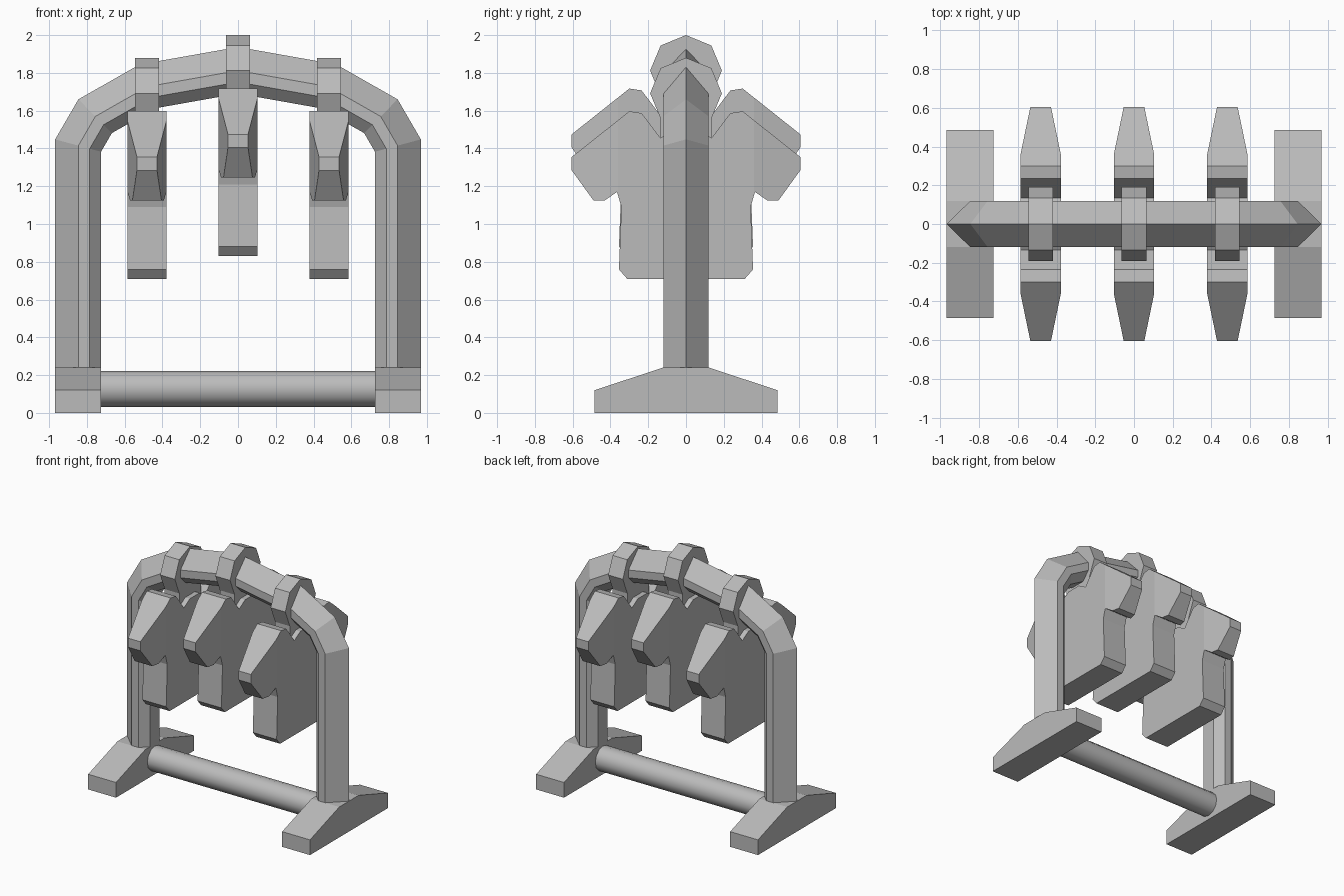
import bpy, bmesh, math
from mathutils import Vector

if "Cube" in bpy.data.objects:
    bpy.data.objects.remove(bpy.data.objects["Cube"])

grey = bpy.data.materials.new("plain grey")
grey.diffuse_color = (0.5, 0.5, 0.5, 1)
grey.use_nodes = True
grey.node_tree.nodes["Principled BSDF"].inputs["Base Color"].default_value = grey.diffuse_color


def finish(name, bm):
    bmesh.ops.recalc_face_normals(bm, faces=bm.faces)
    me = bpy.data.meshes.new(name)
    bm.to_mesh(me)
    bm.free()
    me.materials.append(grey)
    ob = bpy.data.objects.new(name, me)
    bpy.context.collection.objects.link(ob)
    return ob


def prism(profile, x0, x1):
    """Extrude a (y, z) profile along x."""
    bm = bmesh.new()
    a = [bm.verts.new((x0, y, z)) for y, z in profile]
    b = [bm.verts.new((x1, y, z)) for y, z in profile]
    bm.faces.new(a)
    bm.faces.new(b)
    n = len(a)
    for i in range(n):
        j = (i + 1) % n
        bm.faces.new((a[i], a[j], b[j], b[i]))
    return bm


def mirrored(half):
    return half + [(-y, z) for y, z in reversed(half) if abs(y) > 1e-6]


# Arched frame: section of (inward depth, y) swept along the outer ridge line
left = [(-.968, .2), (-.968, 1.448), (-.845, 1.66), (-.52, 1.845)]
path = [Vector(p) for p in left + [(0, 1.937)] + [(-x, z) for x, z in reversed(left)]]
section = [(0, 0), (.123, -.12), (.183, -.12), (.243, -.06),
           (.243, .06), (.183, .12), (.123, .12)]
bm = bmesh.new()
rings = []
for i, p in enumerate(path):
    d0 = (p - path[max(i - 1, 0)]).normalized()
    d1 = (path[min(i + 1, len(path) - 1)] - p).normalized()
    t = (d0 + d1).normalized()
    n = Vector((t.y, -t.x))
    k = 1 / t.dot(d1 if d1.length else d0)
    rings.append([bm.verts.new((p.x + n.x * d * k, y, p.y + n.y * d * k)) for d, y in section])
for a, b in zip(rings, rings[1:]):
    for i in range(7):
        j = (i + 1) % 7
        bm.faces.new((a[i], a[j], b[j], b[i]))
bm.faces.new(rings[0])
bm.faces.new(rings[-1])
finish("arched_frame", bm)

# Feet
foot = mirrored([(.485, 0), (.485, .12), (.12, .24)])
for side, s in (("left", -1), ("right", 1)):
    finish(side + "_foot", prism(foot, s * .725, s * .968))

# Round crossbar between the feet
bar = [(.0955 * math.cos(i * math.pi / 6), .1275 + .0955 * math.sin(i * math.pi / 6))
       for i in range(12)]
ob = finish("crossbar", prism(bar, -.75, .75))
for f in ob.data.polygons:
    f.use_smooth = len(f.vertices) == 4
ob.data.update()

# Three hanging double-headed figures, each with an octagonal collar and neck block
figure = mirrored([(.06, 1.5), (.135, 1.455), (.235, 1.587), (.3, 1.597), (.605, 1.355),
                   (.605, 1.284), (.49, 1.125), (.43, 1.125), (.365, 1.17), (.342, 1.09),
                   (.355, .76), (.312, .71)])
for label, cx, dz in (("left", -.482, 0), ("middle", 0, .12), ("right", .482, 0)):
    bm = prism([(y, z + dz) for y, z in figure], -.104, .104)
    for s in (-1, 1):
        bmesh.ops.bisect_plane(bm, geom=bm.verts[:] + bm.edges[:] + bm.faces[:],
                               plane_co=(0, s * .36, 0), plane_no=(0, s, 0))
    for v in bm.verts:
        # narrow the muzzles, then move into place
        taper = max(0, abs(v.co.y) - .36) / .245
        v.co.x = v.co.x * (1 - .49 * taper) + cx
    finish(label + "_hanging_figure", bm)

    collar = [(.19 * math.sin(i * math.pi / 4), 1.692 + dz + .188 * math.cos(i * math.pi / 4))
              for i in range(8)]
    finish(label + "_collar", prism(collar, cx - .064, cx + .064))
    block = mirrored([(.134, 1.44 + dz), (.134, 1.57 + dz)])
    finish(label + "_neck_block", prism(block, cx - .064, cx + .064))
